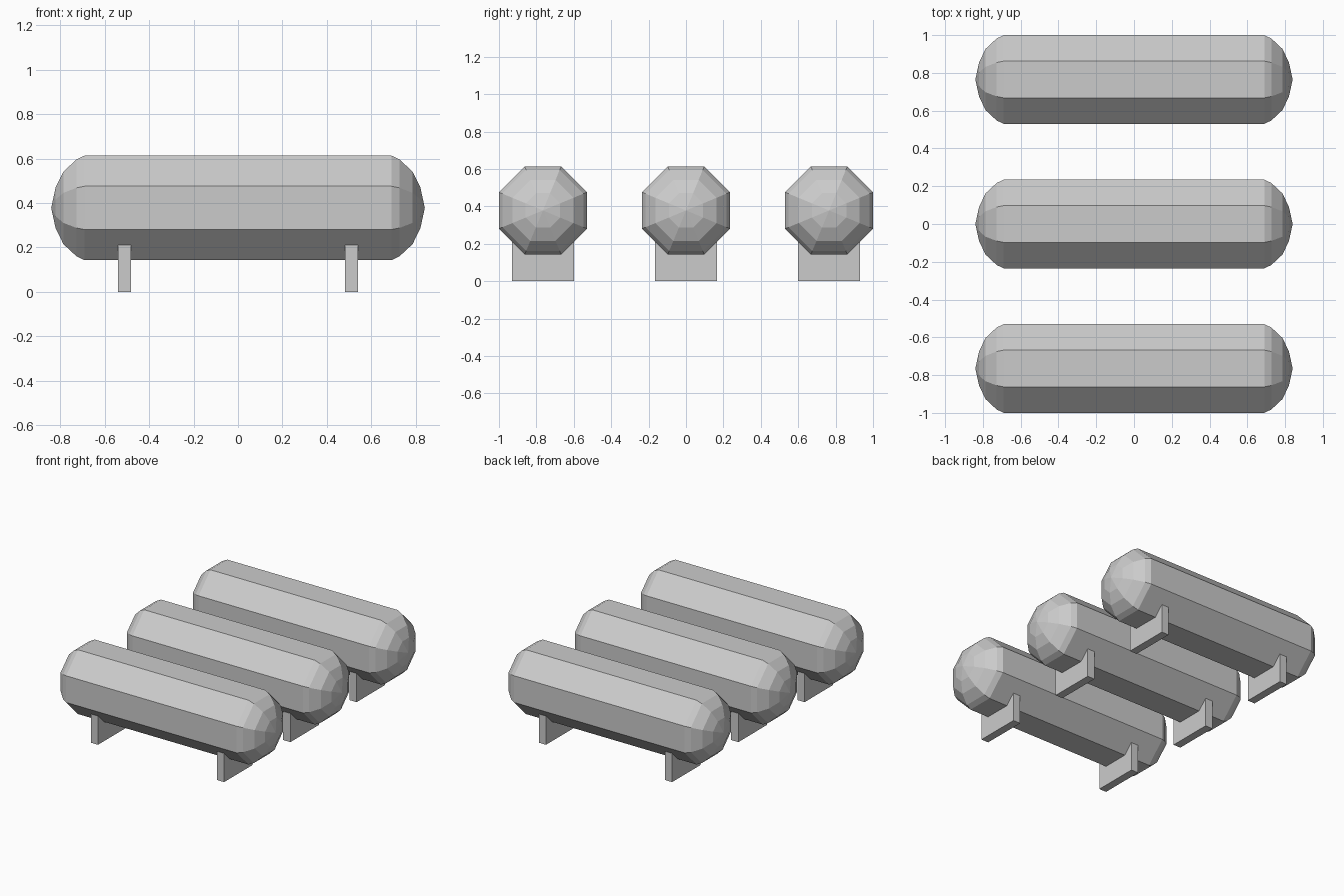
import bpy
import bmesh
from math import cos, sin, pi

default = bpy.data.objects.get("Cube")
if default:
    bpy.data.objects.remove(default, do_unlink=True)

SIDES = 8
AXIS_Z = 0.378      # height of the tank axis
SPACING = 0.765     # distance between tanks
SUPPORT_X = 0.51

# One shared painted metal colour
grey = bpy.data.materials.new("light grey metal")
grey.use_nodes = True
colour = (0.6, 0.6, 0.6, 1)
grey.diffuse_color = colour
grey.node_tree.nodes["Principled BSDF"].inputs["Base Color"].default_value = colour


def add_object(name, bm, location):
    bmesh.ops.recalc_face_normals(bm, faces=bm.faces)
    mesh = bpy.data.meshes.new(name)
    bm.to_mesh(mesh)
    bm.free()
    mesh.materials.append(grey)
    obj = bpy.data.objects.new(name, mesh)
    obj.location = location
    bpy.context.collection.objects.link(obj)


def add_tank(name, y):
    # Half profile: position along the axis, distance from axis to flat side
    half = [(0.69, 0.235), (0.727, 0.217), (0.785, 0.163), (0.82, 0.092)]
    profile = [(-x, r) for x, r in reversed(half)] + half
    bm = bmesh.new()
    rings = []
    for x, flat in profile:
        r = flat / cos(pi / SIDES)
        angles = [(i + 0.5) * 2 * pi / SIDES for i in range(SIDES)]
        rings.append([bm.verts.new((x, r * cos(a), r * sin(a))) for a in angles])
    # Walls between neighbouring rings
    for a, b in zip(rings, rings[1:]):
        for i in range(SIDES):
            j = (i + 1) % SIDES
            bm.faces.new((a[i], a[j], b[j], b[i]))
    # Pointed end caps
    for ring, x in ((rings[0], -0.84), (rings[-1], 0.84)):
        tip = bm.verts.new((x, 0, 0))
        for i in range(SIDES):
            bm.faces.new((ring[i], ring[(i + 1) % SIDES], tip))
    add_object(name, bm, (0, y, AXIS_Z))


def add_support(name, x, y):
    width, depth, height = 0.058, 0.33, 0.21
    bm = bmesh.new()
    bmesh.ops.create_cube(bm, size=1)
    bmesh.ops.scale(bm, vec=(width, depth, height), verts=bm.verts)
    add_object(name, bm, (x, y, height / 2))


# Three tanks in a row, each on two supports
for label, y in (("front", -SPACING), ("middle", 0), ("back", SPACING)):
    add_tank(label + "_tank", y)
    for side, x in (("left", SUPPORT_X), ("right", -SUPPORT_X)):
        add_support(f"{label}_tank_{side}_support", x, y)
